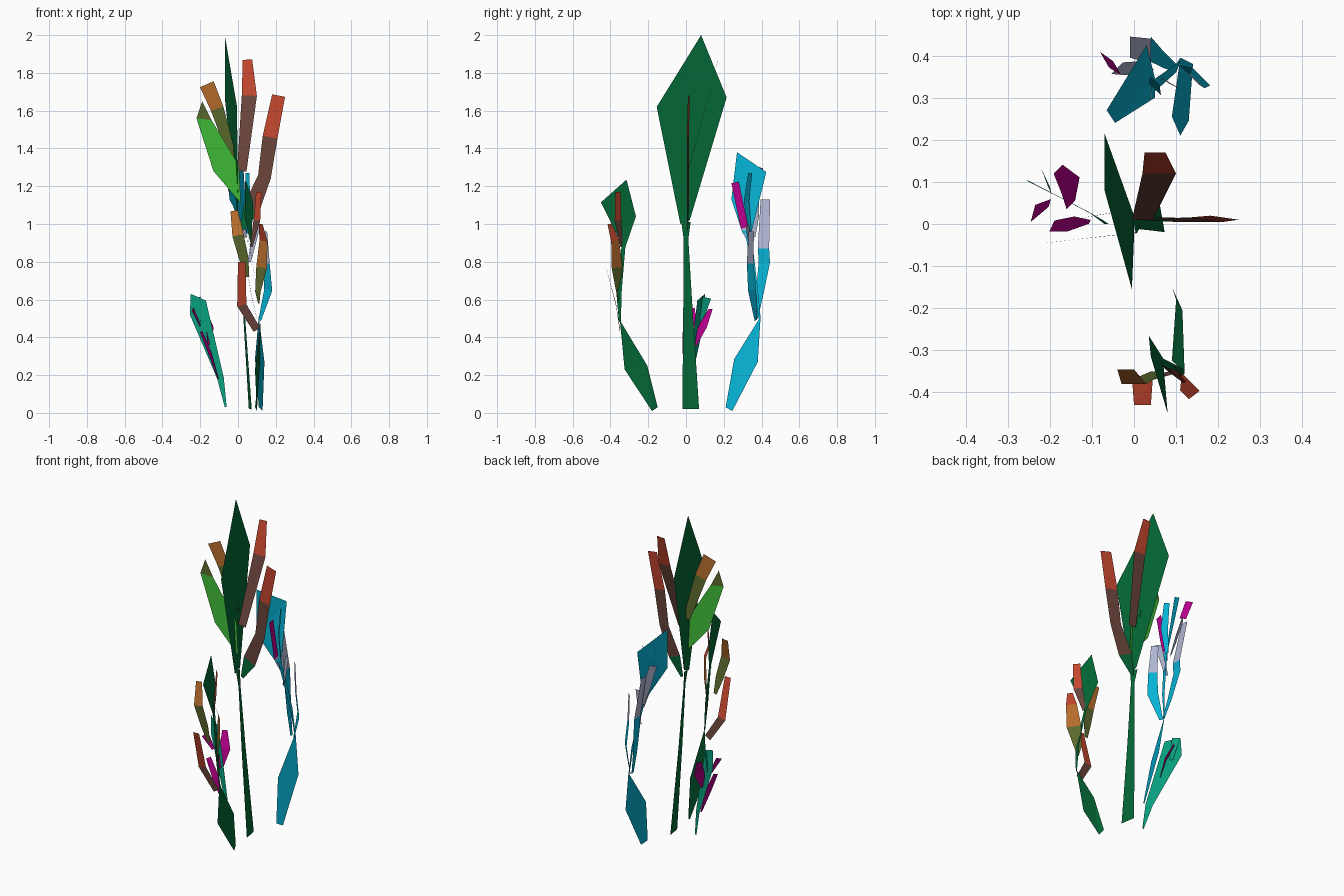
import bpy
import bmesh
from math import cos, sin, radians
from mathutils import Vector

old = bpy.data.objects.get("Cube")
if old:
    bpy.data.objects.remove(old, do_unlink=True)

UNIT = 0.01  # coordinates below are in hundredths


def linear(channel):
    c = channel / 255
    return c / 12.92 if c <= 0.04045 else ((c + 0.055) / 1.055) ** 2.4


def make_material(name, hex_code):
    colour = [linear(v) for v in bytes.fromhex(hex_code)] + [1]
    mat = bpy.data.materials.new(name)
    mat.use_nodes = True
    mat.diffuse_color = colour
    mat.node_tree.nodes["Principled BSDF"].inputs["Base Color"].default_value = colour
    return mat


MATS = {name: make_material(name.replace("_", " "), code) for name, code in dict(
    deep_green="046836", bright_green="40bc38", olive="5c6a2e", orange="b66c2c",
    brown="69443a", red="c2462e", cyan="06b2d4", lavender="b0b6d2",
    magenta="b8008c", teal="0aa482").items()}


def build(name, patches):
    """Make one thin object from (colour, outline) patches."""
    bm = bmesh.new()
    mesh = bpy.data.meshes.new(name)
    used = []
    for colour, outline in patches:
        if colour not in used:
            used.append(colour)
            mesh.materials.append(MATS[colour])
        face = bm.faces.new([bm.verts.new(Vector(p) * UNIT) for p in outline])
        face.material_index = used.index(colour)
    bmesh.ops.remove_doubles(bm, verts=bm.verts[:], dist=0.0005)
    bmesh.ops.triangulate(bm, faces=[f for f in bm.faces if len(f.verts) > 3])
    bm.to_mesh(mesh)
    bm.free()
    obj = bpy.data.objects.new(name, mesh)
    bpy.context.collection.objects.link(obj)


def ribbon(name, facing, colours, *stations):
    """Bent strip through (x, y, z, width) stations, turned to a facing angle."""
    normal = Vector((cos(radians(facing)), sin(radians(facing)), 0))
    centres = [Vector(s[:3]) for s in stations]
    rows = []
    for i, (centre, s) in enumerate(zip(centres, stations)):
        along = centres[min(i + 1, len(centres) - 1)] - centres[max(i - 1, 0)]
        side = normal.cross(along).normalized() * s[3] / 2
        rows.append((centre - side, centre + side))
    build(name, [(c, (a[0], a[1], b[1], b[0]))
                 for c, a, b in zip(colours.split(), rows, rows[1:])])


FRONT, SIDE, DIAGONAL = -90, 0, 45

# Tall middle plant
ribbon("tall_stem", SIDE + 10, "deep_green deep_green deep_green",
       (6.5, 2.5, 2, 9), (3, 1, 55, 5), (1, 0, 92, 2.5), (0, 0, 101, 5))
build("tall_leaf", [("deep_green", [(0, -3, 100), (0, 2, 102), (-7, 21.5, 167),
                                    (-7, 8, 200), (-.5, -15.5, 162)])])
build("tall_side_leaf", [
    ("bright_green", [(1.5, -2, 111), (.5, -2, 131), (-14, -3.7, 155),
                      (-22, -4.6, 156), (-13, -3.6, 128)]),
    ("olive", [(-14, -3.7, 155), (-19, -4.3, 165), (-22, -4.6, 156)])])
ribbon("tall_orange_blade", FRONT + 10, "olive olive orange",
       (-3, 3, 134, 3), (-5, 2.7, 142, 5), (-11, 1.7, 161, 7), (-16.5, .7, 174, 8))
ribbon("tall_upright_blade", FRONT, "brown red",
       (2, 1, 128, 5), (6, 12, 168, 8), (5, 17, 187, 5))
ribbon("tall_outer_blade", FRONT - 8, "deep_green brown brown red",
       (2, 1, 97, 2), (7, 1, 108, 9), (14, 1, 125, 7), (17, 1, 146, 8), (21.5, 1.5, 168, 7))

# Front plant
build("front_lower_leaf", [("deep_green", [(9, -15, 3), (10, -18, 1), (9, -32.5, 23),
                                           (12, -35, 49), (11.5, -20.5, 25)])])
ribbon("front_stem", SIDE, "deep_green deep_green",
       (12, -35, 48, 1), (11, -35.5, 65, 3), (7, -33, 89, 2))
build("front_upper_leaf", [("deep_green", [(7, -33.5, 88), (7, -32, 88), (3.5, -26.5, 104),
                                           (4, -31.5, 123.5), (8, -45, 111.5)])])
ribbon("front_right_blade", DIAGONAL, "olive olive orange red",
       (11, -35, 58, 1), (10.5, -35.5, 64, 4), (12.5, -36.5, 77, 8),
       (13.5, -37.5, 91, 6), (12, -40.5, 100, 3))
ribbon("front_high_blade", DIAGONAL, "brown red",
       (7, -34, 88, 2), (10, -36, 102, 5), (11, -36, 117, 4))
ribbon("front_left_blade", FRONT, "olive olive orange",
       (5, -35, 72, 2), (3, -36.5, 82, 5), (0, -38, 94, 6), (-2, -34.5, 107, 4))
ribbon("front_low_blade", FRONT, "brown red",
       (10, -35, 44, 4), (2, -37, 57, 5), (2, -43, 80, 4))

# Back plant
build("back_lower_leaf", [("cyan", [(11, 21, 3), (13, 24.5, 1), (14, 38, 27),
                                    (11, 39.5, 51), (9, 25.5, 28.5)])])
ribbon("back_stem", SIDE, "cyan cyan",
       (11, 39, 50, 1), (10, 37, 66, 2), (5, 33, 95, 3))
build("back_upper_leaf", [("cyan", [(5, 30, 95), (5, 34.5, 95), (3, 42.5, 127.5),
                                    (-6.5, 27, 138), (-4.5, 24, 113)])])
ribbon("back_right_blade", DIAGONAL, "cyan cyan lavender",
       (11.5, 37, 49, 2), (16, 35, 65, 6), (15, 34, 79, 5), (14, 34.5, 96, 4))
ribbon("back_outer_blade", SIDE, "cyan cyan cyan lavender",
       (10, 37, 50, 2), (7, 39, 63, 4), (4, 41.5, 80, 6), (4, 41, 87, 6), (-1, 42, 113, 5))
ribbon("back_inner_blade", DIAGONAL + 18, "lavender",
       (6, 35, 80, 2), (10, 32.5, 99, 4))
ribbon("back_near_blade", SIDE, "lavender magenta",
       (5, 34, 90, 2), (4, 31, 98, 4), (4, 26, 122, 4))
ribbon("back_far_blade", -DIAGONAL, "lavender lavender",
       (4, 36, 93, 2), (1, 37, 104, 5), (-4, 37, 119, 4))
ribbon("back_far_tip", DIAGONAL - 15, "magenta",
       (-4, 37, 119, 4), (-7, 39, 130, 4.5))
ribbon("back_narrow_blade", DIAGONAL, "cyan cyan",
       (5, 34, 95, 2), (5, 32, 112, 4), (5, 34, 127, 3))

# Small plant
build("small_leaf", [("teal", [(-6, 0, 3), (-7, 0, 3), (-11, 3, 18), (-25.5, 10.5, 52),
                               (-25, 10, 63), (-17, 6, 59.5), (-7.5, 1, 18.5)])])
ribbon("small_low_blade", SIDE - 25, "magenta magenta",
       (-10.5, .5, 18, 1), (-15, 0, 32, 4), (-19.5, -.5, 43, 3))
ribbon("small_back_blade", -DIAGONAL, "magenta magenta",
       (-15, 4.5, 36, 3), (-15, 9, 46, 6), (-18, 13, 55, 3))
ribbon("small_high_blade", SIDE - 15, "magenta",
       (-20, 5, 46, 2), (-24, 2.5, 55, 4.5))
ribbon("small_teal_blade", SIDE + 25, "teal",
       (-20, 8, 48, 2), (-21, 11, 61, 5))
